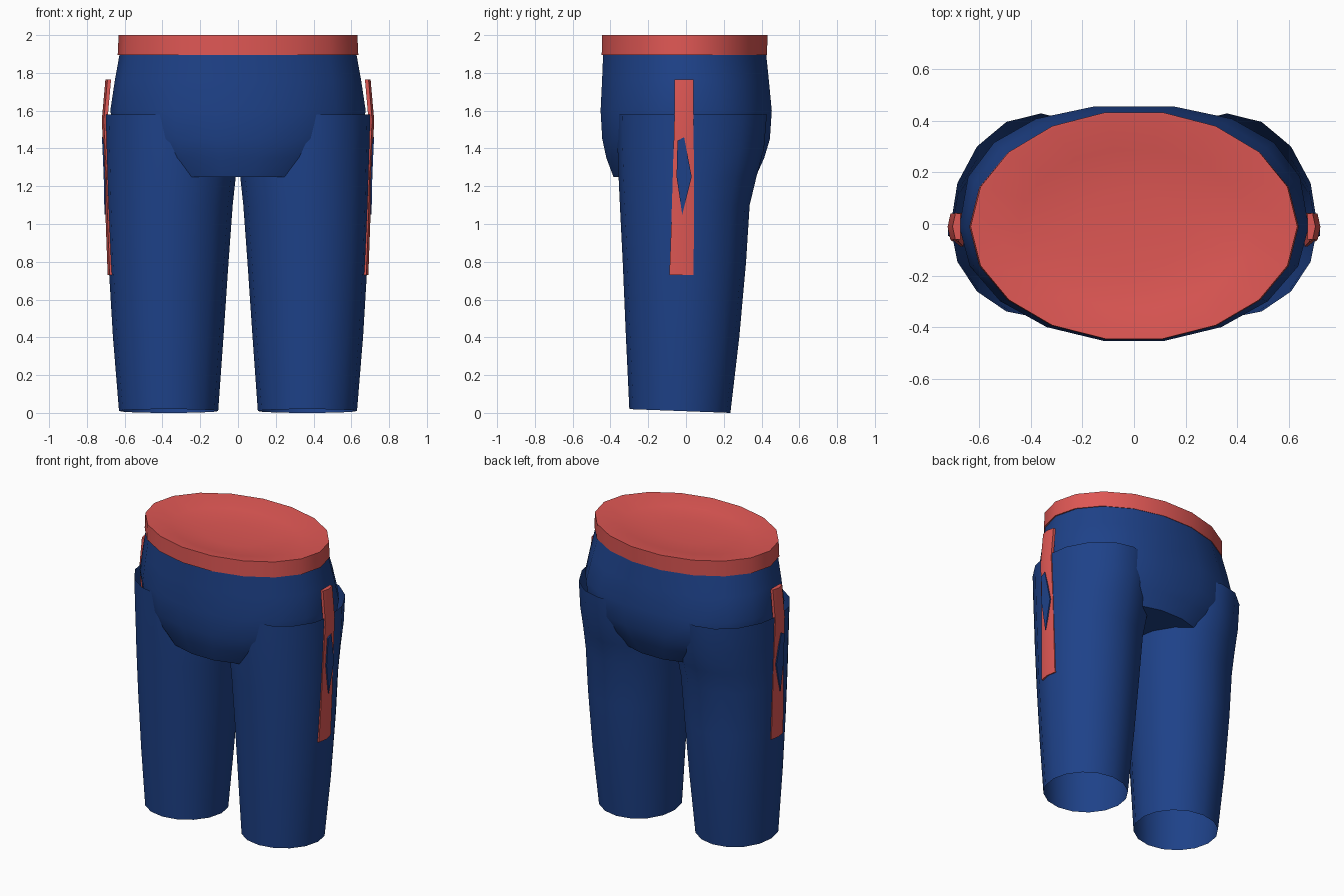
import bpy, bmesh
from math import cos, sin, tau, radians, copysign

default = bpy.data.objects.get("Cube")
if default:
    bpy.data.objects.remove(default)


def material(name, color):
    m = bpy.data.materials.new(name)
    m.use_nodes = True
    m.diffuse_color = color
    bsdf = m.node_tree.nodes["Principled BSDF"]
    bsdf.inputs["Base Color"].default_value = color
    bsdf.inputs["Roughness"].default_value = 0.8
    return m


BLUE = material("denim blue", (0.013, 0.054, 0.25, 1))
RED = material("trim red", (0.73, 0.095, 0.088, 1))


def finish(name, bm, mat, mirror=False, angle=40):
    mesh = bpy.data.meshes.new(name)
    bm.to_mesh(mesh)
    bm.free()
    mesh.materials.append(mat)
    obj = bpy.data.objects.new(name, mesh)
    bpy.context.collection.objects.link(obj)
    if mirror:
        obj.modifiers.new("Mirror", "MIRROR").use_mirror_merge = False
    bpy.ops.object.select_all(action="DESELECT")
    obj.select_set(True)
    bpy.context.view_layer.objects.active = obj
    bpy.ops.object.shade_smooth_by_angle(angle=radians(angle))
    return obj


def oval(sides, z, cx, rx, front, back, cy=-0.01, tilt=0, square=2):
    """Egg-shaped ring; tilt raises the front, square > 2 fills out the back."""
    ring = []
    for i in range(sides):
        c, s = cos(tau * i / sides), sin(tau * i / sides)
        power = 2 / square if s > 0.01 else 1
        reach = back - cy if s > 0 else cy - front
        ring.append((cx + rx * copysign(abs(c) ** power, c),
                     cy + reach * copysign(abs(s) ** power, s), z - tilt * s))
    return ring


def loft(name, rings, mat, cap_start=False, cap_end=False, **options):
    bm = bmesh.new()
    rows = [[bm.verts.new(p) for p in ring] for ring in rings]
    n = len(rows[0])
    for low, high in zip(rows, rows[1:]):
        for i in range(n):
            j = (i + 1) % n
            bm.faces.new((low[i], low[j], high[j], high[i]))
    if cap_start:
        bm.faces.new(rows[0][::-1])
    if cap_end:
        bm.faces.new(rows[-1])
    return finish(name, bm, mat, **options)


# Hips: rounded front, slightly squarer seat, flat crotch
hips = [(1.25, 0.48, -0.39, 0.375, 2), (1.35, 0.58, -0.428, 0.42, 2.2),
        (1.45, 0.65, -0.45, 0.45, 2.4), (1.6, 0.676, -0.459, 0.46, 2.4),
        (1.76, 0.652, -0.451, 0.445, 2.2), (1.91, 0.625, -0.445, 0.43, 2)]
loft("hips", [oval(18, z, 0, rx, f, b, square=s) for z, rx, f, b, s in hips],
     BLUE, cap_start=True)

# Legs: open tubes, fuller at the seat
legs = [(0.01, 0.105, 0.63, -0.30, 0.235, -0.03), (0.4, 0.077, 0.662, -0.318, 0.282, -0.02),
        (0.8, 0.05, 0.686, -0.335, 0.318, -0.015), (1.1, 0.028, 0.698, -0.35, 0.337, -0.01),
        (1.25, 0.012, 0.702, -0.357, 0.373, -0.01), (1.4, 0.01, 0.706, -0.362, 0.413, -0.01),
        (1.58, 0.01, 0.71, -0.365, 0.428, -0.01)]
loft("trouser_legs",
     [oval(16, z, (a + b) / 2, (b - a) / 2, f, k, cy, 0.01 if z < 0.1 else 0)
      for z, a, b, f, k, cy in legs], BLUE, mirror=True)

# Waistband with a shallow dished top
band = [oval(18, 1.895, 0, 0.615, -0.44, 0.42), oval(18, 1.895, 0, 0.637, -0.453, 0.435),
        oval(18, 2.0, 0, 0.632, -0.451, 0.439), oval(18, 2.0, 0, 0.622, -0.444, 0.43),
        oval(18, 1.97, 0, 0.45, -0.33, 0.29), oval(18, 1.955, 0, 0.22, -0.18, 0.12)]
loft("waistband", band, RED, cap_end=True)

# Side stripes: strips that wrap the legs and lean in above them
stripe = [(0.73, 0.69, -0.088, 0.04), (1.0, 0.7, -0.078, 0.042),
          (1.25, 0.707, -0.07, 0.042), (1.55, 0.721, -0.062, 0.04),
          (1.765, 0.702, -0.06, 0.04)]
loft("side_stripes",
     [[(x - 0.03, f, z), (x - 0.011, f, z), (x, (f + b) / 2, z),
       (x - 0.011, b, z), (x - 0.03, b, z)] for z, x, f, b in stripe],
     RED, cap_start=True, cap_end=True, mirror=True, angle=25)

# Blue diamond showing through each stripe
outline = [(-0.02, 1.05), (0.03, 1.25), (-0.01, 1.46), (-0.045, 1.44), (-0.05, 1.25)]
loft("stripe_diamonds",
     [[(0.703 + 0.044 * max(0, z - 1.25) + 0.02 * min(0, z - 1.25) + d, y, z)
       for y, z in outline] for d in (0, 0.008)],
     BLUE, cap_start=True, cap_end=True, mirror=True)
